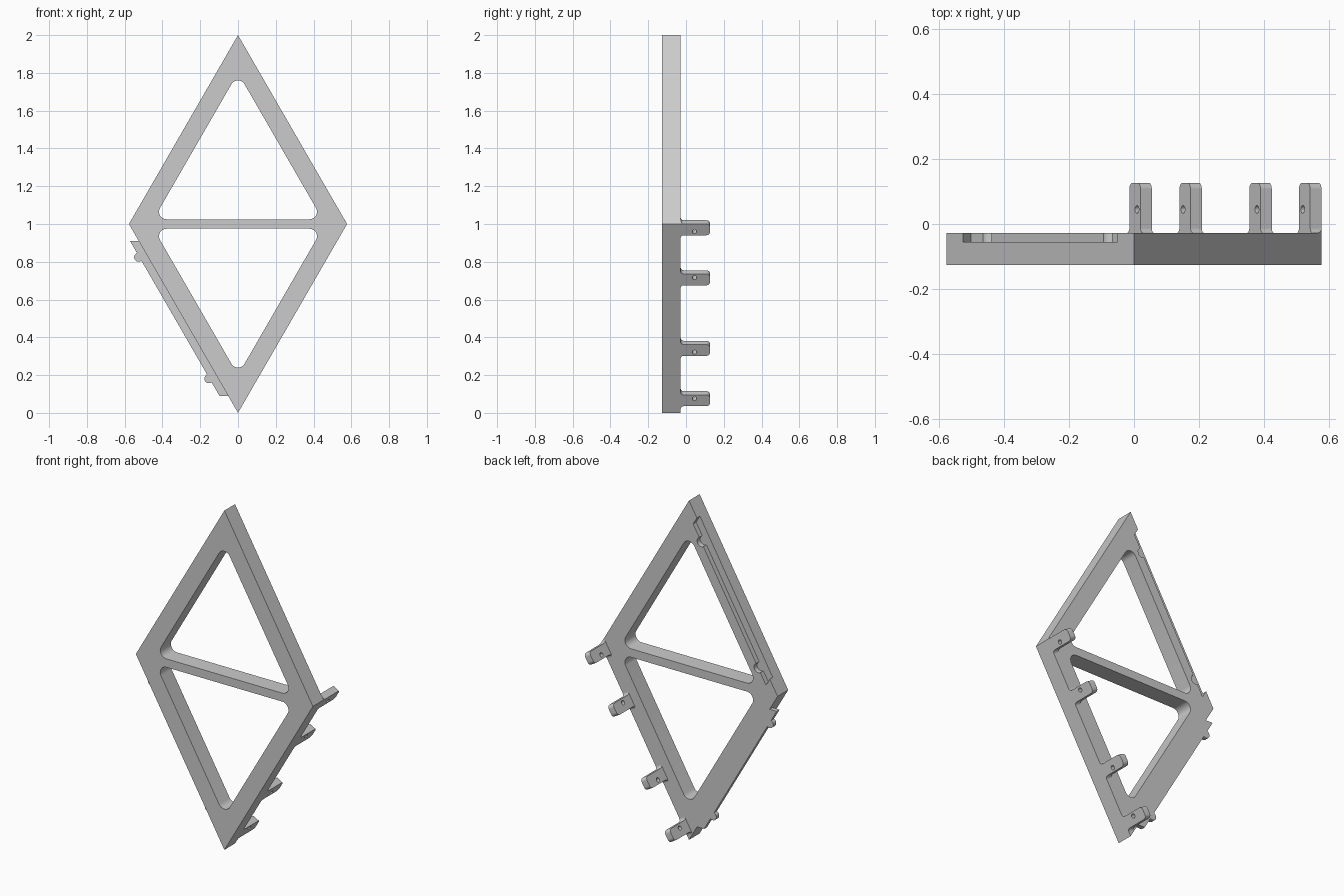
import bpy, bmesh, math
from mathutils import Vector

if "Cube" in bpy.data.objects:
    bpy.data.objects.remove(bpy.data.objects["Cube"], do_unlink=True)

grey = bpy.data.materials.new("plain_grey")
grey.use_nodes = True
COLOUR = (0.6, 0.6, 0.6, 1)
grey.diffuse_color = COLOUR
grey.node_tree.nodes["Principled BSDF"].inputs["Base Color"].default_value = COLOUR

FRONT, BACK, TIP = -0.127, -0.028, 0.127
LAP = -0.055                 # depth of the lap joint
HALF = 1 / math.sqrt(3)      # half width of the rhombus
C, S = 0.5, math.sqrt(0.75)  # direction of the sloping sides


def rounded(points, radii, steps=8):
    """Replace corners with arcs; a radius of None drops the corner."""
    out = []
    for i, (p, r) in enumerate(zip(points, radii)):
        if r is None:
            continue
        p = Vector(p)
        u = (Vector(points[i - 1]) - p).normalized()
        v = (Vector(points[(i + 1) % len(points)]) - p).normalized()
        half = u.angle(v) / 2
        centre = p + (u + v).normalized() * r / math.sin(half)
        a = (p + u * r / math.tan(half) - centre).normalized()
        b = (p + v * r / math.tan(half) - centre).normalized()
        out += [centre + a.slerp(b, k / steps) * r for k in range(steps + 1)]
    return out


def circle(x, y, r, n=32):
    return [Vector((x + r * math.cos(math.tau * k / n), y + r * math.sin(math.tau * k / n)))
            for k in range(n)]


def prism(name, points, push, clip=None):
    """Closed solid swept from a flat 3D outline along a vector."""
    bm = bmesh.new()
    near = [bm.verts.new(p) for p in points]
    far = [bm.verts.new(p + push) for p in points]
    bm.faces.new(near)
    bm.faces.new(far[::-1])
    for i in range(len(near)):
        bm.faces.new((near[i], near[i - 1], far[i - 1], far[i]))
    if clip:
        bmesh.ops.bisect_plane(bm, geom=bm.verts[:] + bm.edges[:] + bm.faces[:],
                               plane_co=clip[0], plane_no=clip[1], clear_outer=True)
        bmesh.ops.holes_fill(bm, edges=[e for e in bm.edges if e.is_boundary])
    bmesh.ops.recalc_face_normals(bm, faces=bm.faces)
    mesh = bpy.data.meshes.new(name)
    bm.to_mesh(mesh)
    bm.free()
    mesh.materials.append(grey)
    obj = bpy.data.objects.new(name, mesh)
    bpy.context.collection.objects.link(obj)
    return obj


def plate(name, points, y0, y1):
    return prism(name, [Vector((p[0], y0, p[1])) for p in points], Vector((0, y1 - y0, 0)))


def select(obj):
    bpy.ops.object.select_all(action="DESELECT")
    obj.select_set(True)
    bpy.context.view_layer.objects.active = obj


def combine(obj, tool, operation="DIFFERENCE"):
    tool.hide_render = True
    mod = obj.modifiers.new("combine", "BOOLEAN")
    mod.operation, mod.solver, mod.object = operation, "EXACT", tool
    select(obj)
    bpy.ops.object.modifier_apply(modifier=mod.name)
    bpy.data.objects.remove(tool, do_unlink=True)


def finish(obj):
    select(obj)
    bpy.ops.object.shade_smooth_by_angle()


# Rhombus frame with two rounded triangular openings
frame = plate("frame", [(0, 0), (HALF, 1), (0, 2), (-HALF, 1)], FRONT, BACK)
rim, bar, corner = 0.1, 0.025, 0.04
reach = HALF * (1 - bar) - rim / S
for side in (1, -1):
    tri = [(-reach, 1 + side * bar), (reach, 1 + side * bar), (0, 1 + side * (1 - 2 * rim))]
    combine(frame, plate("opening", rounded(tri, [corner] * 3), FRONT - 0.05, BACK + 0.05))


# Lap joint: tongue and knobs on one side, matching rebate on the other
def along(d, n):
    corner_pt = Vector((-HALF, 1))
    return lambda p: corner_pt + Vector(d) * p[0] + Vector(n) * p[1]


def strip(w0, w1, gap=0):
    s0, s1 = 0.104 - gap, 1.05 + gap
    return [(s - HALF * w, w) for s, w in ((s0, w0), (s1, w0), (s1, w1), (s0, w1))]


KNOBS = [0.178, 0.921]
lower = along((C, -S), (-S, -C))
upper = along((C, S), (S, -C))

tongue = plate("tongue", [lower(p) for p in strip(0, 0.04)], LAP, BACK)
combine(frame, plate("rebate", [upper(p) for p in strip(-0.02, 0.042, 0.002)], LAP - 0.001, BACK + 0.02))
for s in KNOBS:
    combine(tongue, plate("knob", [lower(p) for p in circle(s, 0.043, 0.024)], LAP, BACK), "UNION")
    combine(frame, plate("pocket", [upper(p) for p in circle(s, 0.043, 0.027)], LAP - 0.001, BACK + 0.02))
finish(frame)
finish(tongue)

# Four hinge tabs along the lower side on the model's left
LENGTH, THICK, FILLET, TIP_R = 0.069, 0.04, 0.016, 0.02
inward = Vector((-S, 0, C))


def on_side(p):
    return Vector((HALF - C * p[0], p[1], 1 - S * p[0]))


for i, (start, shift) in enumerate([(0, 0.012), (0.306, -0.012), (0.737, 0.012), (1.045, -0.012)]):
    a, b = start, start + LENGTH
    outline = rounded([(a - FILLET, BACK), (a, BACK), (a, TIP), (b, TIP), (b, BACK), (b + FILLET, BACK)],
                      [None, FILLET, TIP_R, TIP_R, FILLET, None])
    clip = (Vector((HALF + 0.0005, 0, 1)), Vector((S, 0, C))) if i == 0 else None
    tab = prism(f"hinge_tab_{i + 1}", [on_side(p) for p in outline], inward * THICK, clip)
    pin = circle((a + b) / 2 + shift, 0.045, 0.012, 24)
    combine(tab, prism("pin_hole", [on_side(p) - inward * 0.02 for p in pin], inward * (THICK + 0.04)))
    finish(tab)
